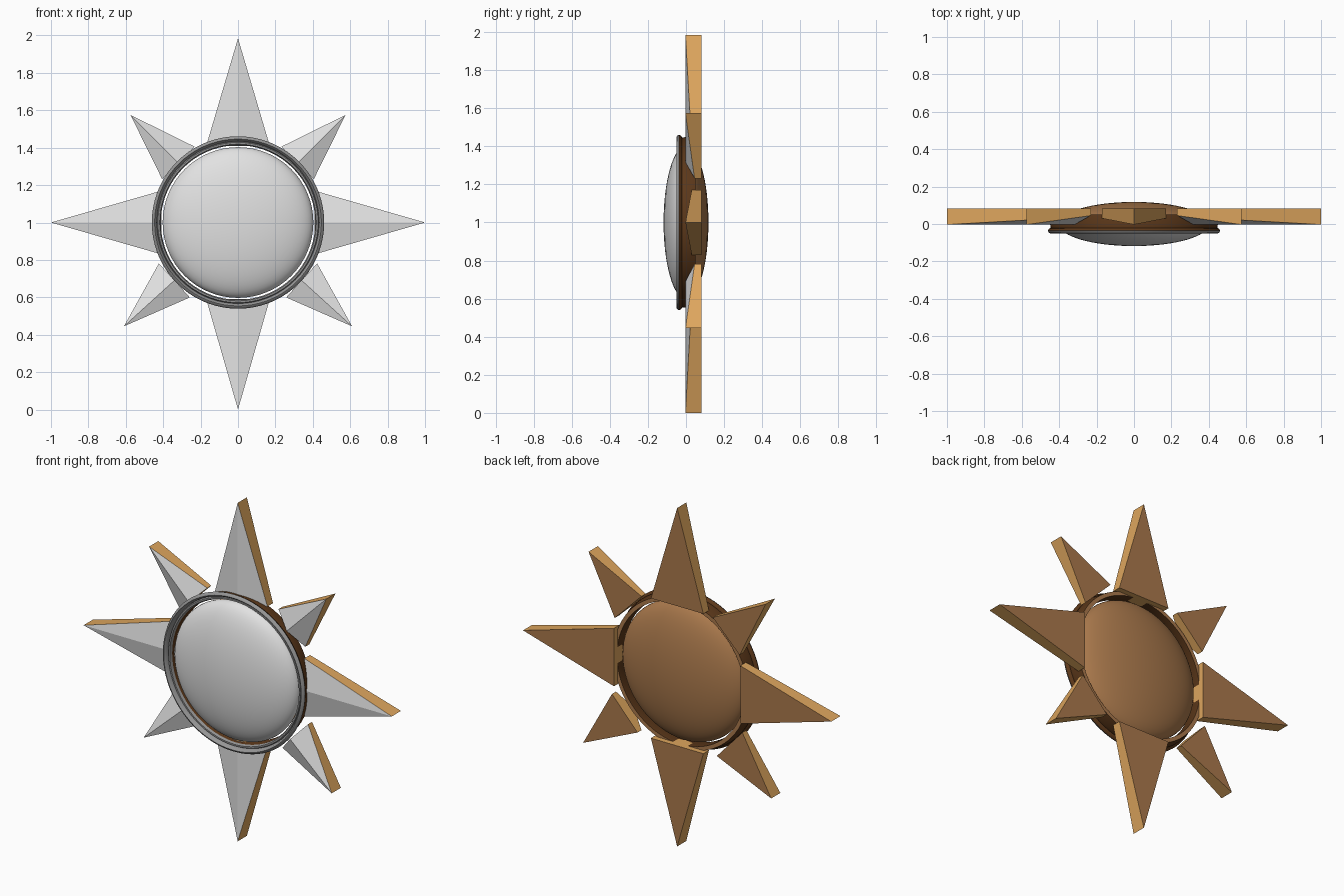
import bpy, bmesh, math
from mathutils import Vector, Matrix

cube = bpy.data.objects.get("Cube")
if cube:
    bpy.data.objects.remove(cube, do_unlink=True)

CENTRE = Vector((0, 0, 1.0))


def material(name, srgb):
    lin = [((c / 255 + 0.055) / 1.055) ** 2.4 for c in srgb] + [1.0]
    m = bpy.data.materials.new(name)
    m.use_nodes = True
    m.diffuse_color = lin
    m.node_tree.nodes["Principled BSDF"].inputs["Base Color"].default_value = lin
    return m


silver = material("silver", (226, 226, 226))
dark_silver = material("dark silver", (150, 150, 150))
ochre = material("ochre", (222, 166, 94))
brown = material("brown", (170, 121, 76))
dark_brown = material("dark brown", (92, 56, 26))


def finish(name, bm, mats, rule, smooth=None):
    """Colour faces by rule, make the object and place it at the centre."""
    bmesh.ops.recalc_face_normals(bm, faces=bm.faces)
    bm.normal_update()
    for f in bm.faces:
        f.material_index = rule(f)
    mesh = bpy.data.meshes.new(name)
    bm.to_mesh(mesh)
    bm.free()
    for m in mats:
        mesh.materials.append(m)
    ob = bpy.data.objects.new(name, mesh)
    ob.location = CENTRE
    bpy.context.collection.objects.link(ob)
    if smooth:
        bpy.ops.object.select_all(action='DESELECT')
        ob.select_set(True)
        bpy.context.view_layer.objects.active = ob
        bpy.ops.object.shade_smooth_by_angle(angle=math.radians(smooth))
    return ob


def spike(name, degrees, base, tip, half_width, edge_y, front=-0.003, back=0.082):
    """Pointed ray with a front ridge, flat back and upright sides."""
    a = math.radians(degrees)
    out = Vector((math.cos(a), 0, math.sin(a)))
    side = Vector((-math.sin(a), 0, math.cos(a)))
    bm = bmesh.new()

    def v(r, t, y):
        return bm.verts.new(out * r + side * t + Vector((0, y, 0)))

    tip_f, tip_b = v(tip, 0, front), v(tip, 0, back)
    ridge = v(base, 0, front)
    lf, rf = v(base, half_width, edge_y), v(base, -half_width, edge_y)
    lb, rb = v(base, half_width, back), v(base, -half_width, back)
    for face in ((tip_f, lf, ridge), (tip_f, ridge, rf), (tip_f, tip_b, lb, lf),
                 (tip_f, rf, rb, tip_b), (tip_b, rb, lb), (ridge, lf, lb, rb, rf)):
        bm.faces.new(face)
    finish(name, bm, [silver, ochre, brown],
           lambda f: 0 if f.normal.y < -0.3 else 2 if f.normal.y > 0.5 else 1)


# Four long rays
for name, deg, tip in (("left", 0, 1.0), ("top", 90, 0.985),
                       ("right", 180, 1.0), ("bottom", 270, 1.0)):
    spike(name + "_long_ray", deg, 0.41, tip, 0.17, 0.03)

# Four short diagonal rays
for name, deg, base, tip in (("upper_left", 45, 0.45, 0.813), ("upper_right", 135, 0.45, 0.813),
                             ("lower_right", 222.3, 0.46, 0.825), ("lower_left", 317.7, 0.46, 0.825)):
    spike(name + "_short_ray", deg, base, tip, 0.123, 0.045)

# Flattened central dome, silver in front and brown behind
bm = bmesh.new()
bmesh.ops.create_uvsphere(bm, u_segments=64, v_segments=32, radius=1)
bmesh.ops.transform(bm, verts=bm.verts,
                    matrix=Matrix.Diagonal((0.403, 0.118, 0.403, 1)) @ Matrix.Rotation(math.pi / 2, 4, 'X'))
finish("dome", bm, [silver, brown],
       lambda f: 0 if f.calc_center_median().y < 0 else 1, smooth=60)

# Beaded rim with a tapered wall behind, as (radius, y)
profile = [(0.413, 0.05), (0.413, -0.02), (0.419, -0.034), (0.428, -0.034), (0.433, -0.025),
           (0.437, -0.042), (0.446, -0.051), (0.455, -0.047), (0.461, -0.036),
           (0.455, -0.025), (0.445, -0.021), (0.448, -0.005), (0.436, 0.05)]
bm = bmesh.new()
verts = [bm.verts.new((r, y, 0)) for r, y in profile]
edges = [bm.edges.new((verts[i], verts[(i + 1) % len(verts)])) for i in range(len(verts))]
bmesh.ops.spin(bm, geom=verts + edges, cent=(0, 0, 0), axis=(0, 1, 0),
               angle=math.tau, steps=72, use_merge=True)
bmesh.ops.remove_doubles(bm, verts=bm.verts, dist=0.0005)
finish("rim", bm, [dark_silver, dark_brown, brown],
       lambda f: 0 if f.normal.y < -0.2 else 2 if f.normal.y > 0.9 and f.calc_center_median().y > 0.03 else 1,
       smooth=40)
